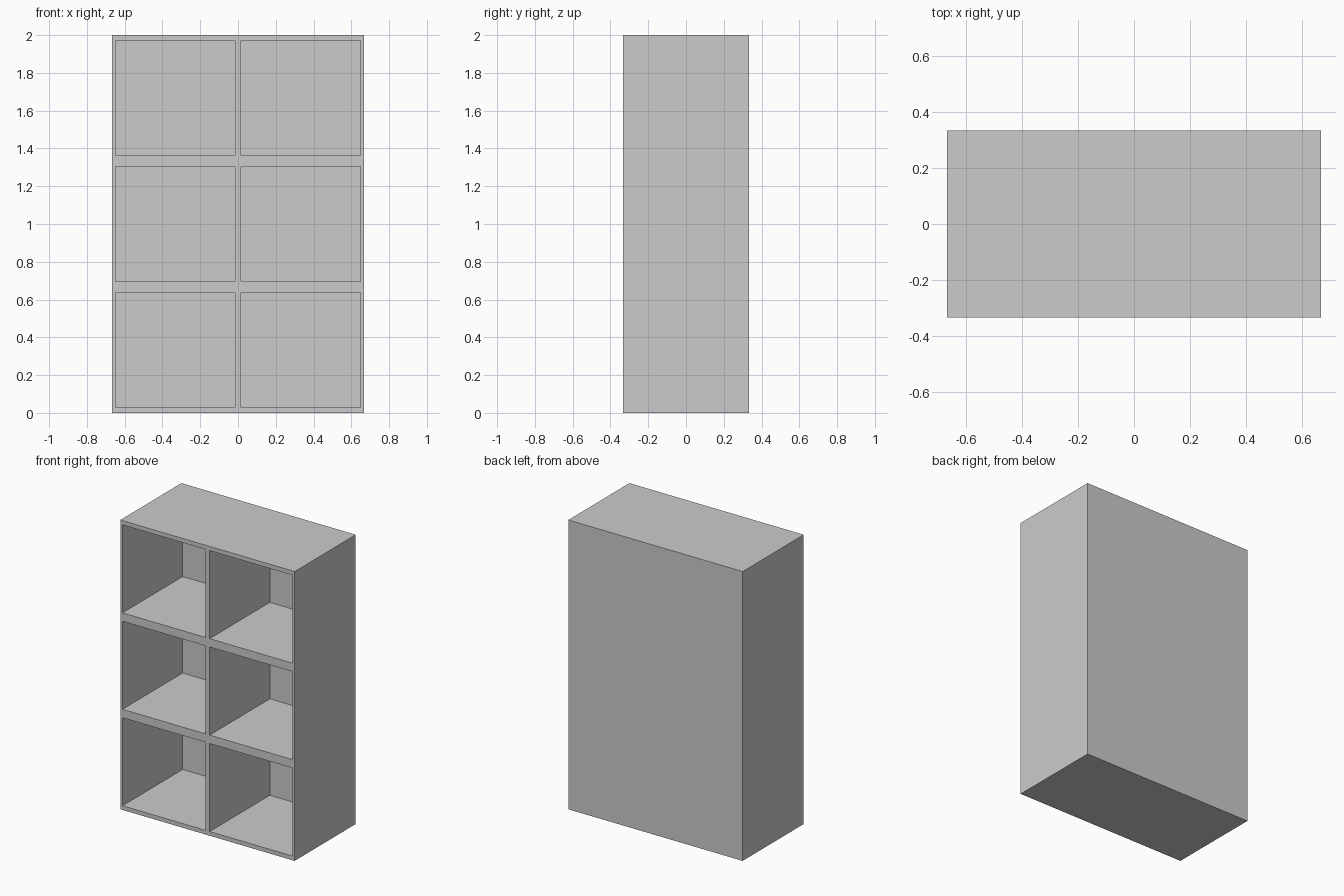
import bpy, bmesh
from mathutils import Vector

if "Cube" in bpy.data.objects:
    bpy.data.objects.remove(bpy.data.objects["Cube"])

W, D, H = 4 / 3, 2 / 3, 2.0      # overall size
COLS, ROWS = 2, 3
SIDE, SHELF = 0.017, 0.029       # frame margin around each opening
BACK = 0.01                      # back panel thickness


def grid_lines(start, size, count, margin):
    """Edges of the frame bars and the openings along one axis."""
    step = size / count
    lines = [start]
    for i in range(count):
        lines += [start + i * step + margin, start + (i + 1) * step - margin]
    return lines + [start + size]


xs = grid_lines(-W / 2, W, COLS, SIDE)
zs = grid_lines(0, H, ROWS, SHELF)
bm = bmesh.new()

# Front frame as a grid of faces
verts = [[bm.verts.new((x, -D / 2, z)) for z in zs] for x in xs]
openings = []
for i in range(len(xs) - 1):
    for j in range(len(zs) - 1):
        f = bm.faces.new((verts[i][j], verts[i + 1][j],
                          verts[i + 1][j + 1], verts[i][j + 1]))
        if i % 2 and j % 2:
            openings.append(f)

# Outer shell: pull the border back and close it
border = [e for e in bm.edges if e.is_boundary]
ext = bmesh.ops.extrude_edge_only(bm, edges=border)["geom"]
bmesh.ops.translate(bm, vec=Vector((0, D, 0)),
                    verts=[g for g in ext if isinstance(g, bmesh.types.BMVert)])
bmesh.ops.holes_fill(bm, edges=[e for e in bm.edges if e.is_boundary], sides=0)

# Compartments: push each opening in to the back panel
new = bmesh.ops.extrude_discrete_faces(bm, faces=openings)["faces"]
for f in new:
    bmesh.ops.translate(bm, vec=Vector((0, D - BACK, 0)), verts=f.verts[:])

# Merge coplanar strips and orient the surface outward
bmesh.ops.dissolve_limit(bm, angle_limit=0.01, verts=bm.verts[:], edges=bm.edges[:])
bmesh.ops.recalc_face_normals(bm, faces=bm.faces[:])

mesh = bpy.data.meshes.new("cubby_shelf")
bm.to_mesh(mesh)
bm.free()
bpy.context.collection.objects.link(bpy.data.objects.new("cubby_shelf", mesh))
